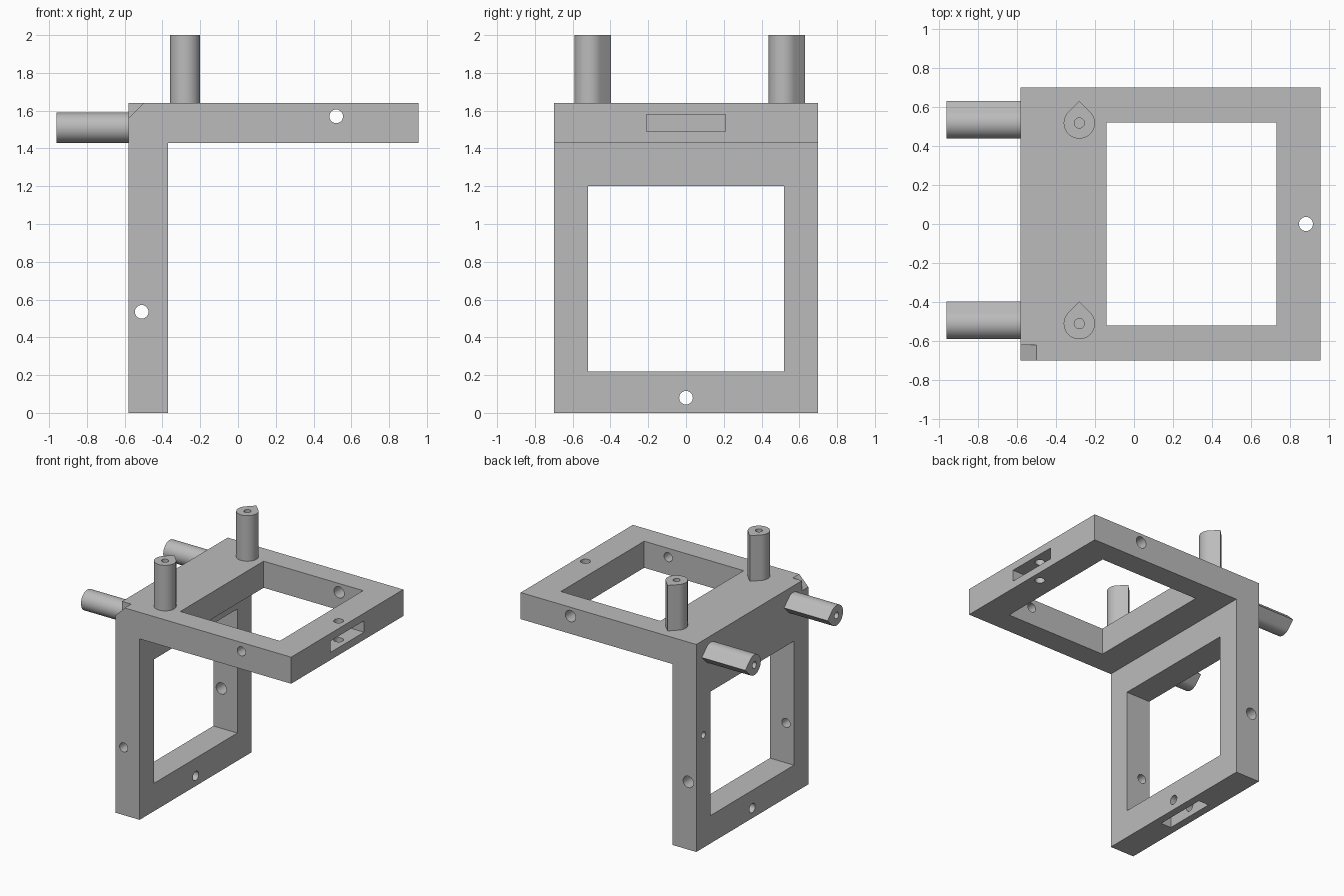
import bpy, bmesh, math

cube = bpy.data.objects.get("Cube")
if cube:
    bpy.data.objects.remove(cube, do_unlink=True)

grey = bpy.data.materials.new("plain grey")
grey.use_nodes = True
grey.diffuse_color = (0.5, 0.5, 0.5, 1)
grey.node_tree.nodes["Principled BSDF"].inputs["Base Color"].default_value = (0.5, 0.5, 0.5, 1)


def prism(name, profile, axis, lo, hi):
    """Extrude a 2D profile along an axis from lo to hi."""
    place = {"x": lambda u, v, t: (t, u, v),
             "y": lambda u, v, t: (u, t, v),
             "z": lambda u, v, t: (u, v, t)}[axis]
    bm = bmesh.new()
    ends = [[bm.verts.new(place(u, v, t)) for u, v in profile] for t in (lo, hi)]
    for ring in ends:
        bm.faces.new(ring)
    n = len(profile)
    for i in range(n):
        j = (i + 1) % n
        bm.faces.new((ends[0][i], ends[0][j], ends[1][j], ends[1][i]))
    bmesh.ops.recalc_face_normals(bm, faces=bm.faces[:])
    mesh = bpy.data.meshes.new(name)
    bm.to_mesh(mesh)
    bm.free()
    mesh.materials.append(grey)
    obj = bpy.data.objects.new(name, mesh)
    bpy.context.collection.objects.link(obj)
    return obj


def rect(u0, u1, v0, v1):
    return [(u0, v0), (u1, v0), (u1, v1), (u0, v1)]


def circle(u, v, r, n=32):
    return [(u + r * math.cos(math.tau * i / n), v + r * math.sin(math.tau * i / n))
            for i in range(n)]


def teardrop(u, v, r, turn, n=30):
    """Circle with a right-angled tip pointing along the turn angle."""
    pts = [(u + r * math.sqrt(2) * math.cos(turn), v + r * math.sqrt(2) * math.sin(turn))]
    for i in range(n + 1):
        a = turn + math.pi / 4 + 1.5 * math.pi * i / n
        pts.append((u + r * math.cos(a), v + r * math.sin(a)))
    return pts


def activate(obj):
    bpy.ops.object.select_all(action="DESELECT")
    obj.select_set(True)
    bpy.context.view_layer.objects.active = obj


def cut(obj, *cutter):
    tool = prism("cutter", *cutter)
    tool.hide_render = True
    mod = obj.modifiers.new("cut", "BOOLEAN")
    mod.operation = "DIFFERENCE"
    mod.solver = "EXACT"
    mod.object = tool
    activate(obj)
    bpy.ops.object.modifier_apply(modifier=mod.name)
    bpy.data.objects.remove(tool, do_unlink=True)


def finish(obj):
    activate(obj)
    bpy.ops.object.shade_smooth_by_angle(angle=math.radians(30))


# Main dimensions
LEFT, RIGHT, HALF, TOP = -0.58, 0.955, 0.70, 1.64
INNER_X, INNER_Z, OPEN_Y = -0.37, 1.43, 0.52

# L-shaped bracket
bracket = prism("bracket", [(LEFT, 0), (INNER_X, 0), (INNER_X, INNER_Z), (RIGHT, INNER_Z),
                            (RIGHT, TOP), (LEFT, TOP)], "y", -HALF, HALF)

# Window openings
cut(bracket, rect(-0.14, 0.73, -OPEN_Y, OPEN_Y), "z", 1.3, 1.8)
cut(bracket, rect(-OPEN_Y, OPEN_Y, 0.22, 1.20), "x", -0.8, -0.2)

# Side bolt holes, wider through the back bars
for x, z in ((0.52, 1.57), (-0.51, 0.535)):
    cut(bracket, circle(x, z, 0.036), "y", -0.8, -0.4)
    cut(bracket, circle(x, z, 0.045), "y", 0.4, 0.8)
    cut(bracket, circle(x, z, 0.036), "y", -0.8, 0.8)

# Nut slots in the two free ends, crossed by bolt holes
cut(bracket, rect(-0.21, 0.21, 1.49, 1.58), "x", 0.81, 1.1)
cut(bracket, rect(-0.52, -0.43, -0.21, 0.21), "z", -0.1, 0.145)
cut(bracket, circle(0.88, 0, 0.036), "z", 1.3, 1.8)
cut(bracket, circle(0, 0.08, 0.036), "x", -0.8, -0.2)

# Small blind hole on the outer face and the corner marker notch
cut(bracket, circle(0.61, 0.89, 0.025), "x", -0.7, -0.48)
cut(bracket, [(-0.60, 1.54), (-0.48, 1.66), (-0.60, 1.66)], "y", -0.8, -0.62)
finish(bracket)

# Teardrop pegs with bored ends
for side, y in (("back", 0.517), ("front", -0.51)):
    top_peg = prism(side + "_top_peg", teardrop(-0.28, y, 0.08, math.pi / 2), "z", TOP, 2.0)
    cut(top_peg, circle(-0.28, y, 0.026, 20), "z", 1.7, 2.1)
    side_peg = prism(side + "_side_peg", teardrop(y, 1.51, 0.08, 0), "x", -0.96, LEFT)
    cut(side_peg, circle(y, 1.51, 0.026, 20), "x", -1.1, -0.64)
    finish(top_peg)
    finish(side_peg)
